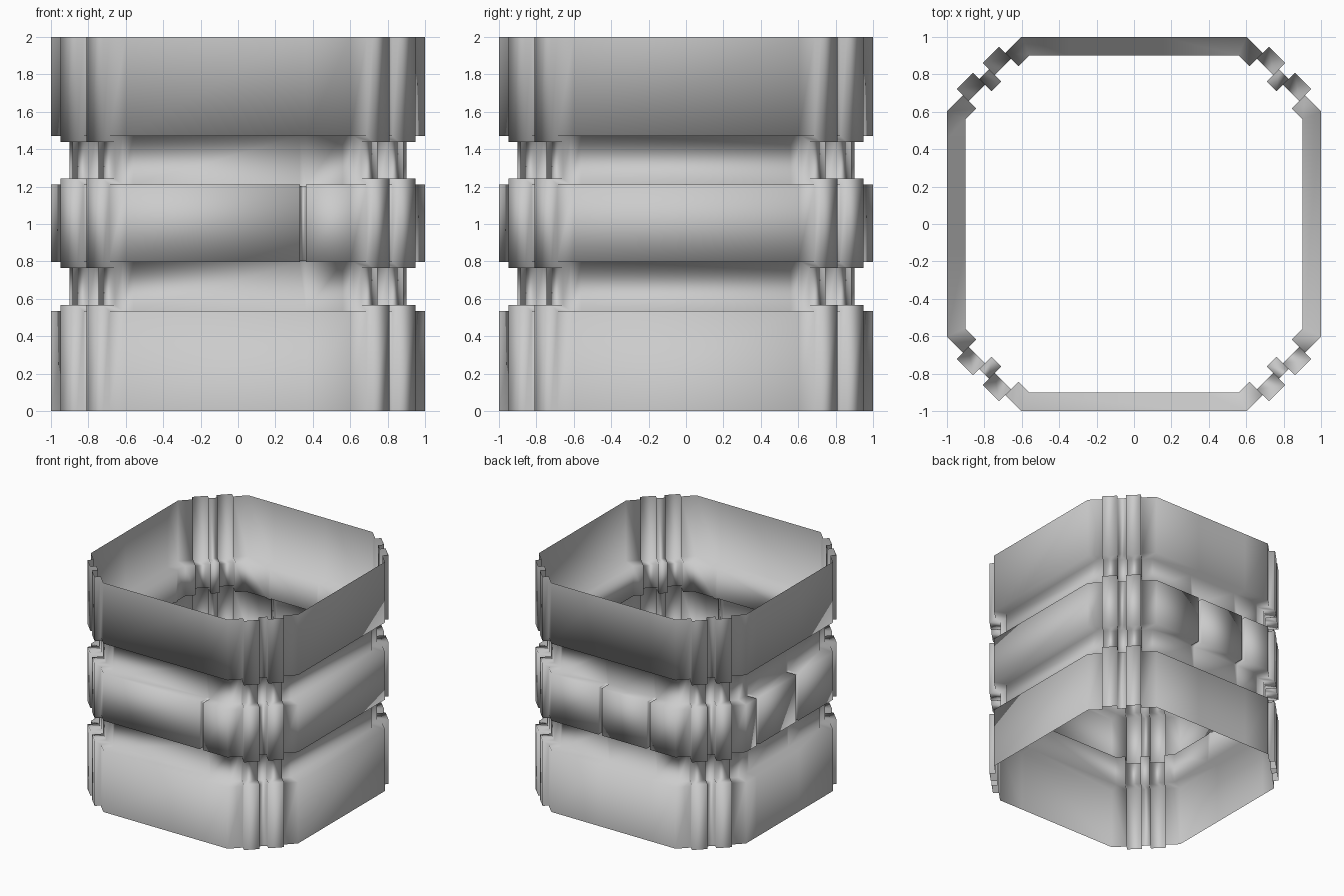
import bpy, bmesh
from mathutils import Vector, Matrix
from math import radians, sqrt

if "Cube" in bpy.data.objects:
    bpy.data.objects.remove(bpy.data.objects["Cube"])


def profile(band, groove, grow=0.0, mid=None, mid_grow=None):
    """Vertical section as (inset, z): three bands parted by two grooves."""
    mid = band if mid is None else mid
    mg = grow if mid_grow is None else mid_grow
    a, b, c, d = 0.535 + grow, 0.797 - mg, 1.21 + mg, 1.47 - grow
    return [(band, 0), (band, a), (groove, a), (groove, b), (mid, b),
            (mid, c), (groove, c), (groove, d), (band, d), (band, 2)]


WALL = profile(0, 0.1)
RIB = profile(-0.048, 0.042, 0.032)
SLOT = profile(0, 0.092)
SLIT = profile(0, 0.1, 0, 0.03, -0.008)

# panel seams on each side: front, right, back, left
SEAMS = [[0.33], [], [-0.145, 0.32], [-0.455, 0.09]]
SEAM_W = 0.034
MITER = sqrt(2) - 1
DIAG = Vector((1, -1, 0)).normalized()
ALONG = Vector((1, 1, 0)).normalized()

# columns around the wall: (base point, inset direction, section)
columns = []
for k in range(4):
    rot = Matrix.Rotation(radians(90 * k), 3, 'Z')
    side = [(Vector((-0.6, -1, 0)), Vector((MITER, 1, 0)), WALL)]
    for u in SEAMS[k]:
        for x, sec in ((u, WALL), (u, SLIT), (u + SEAM_W, SLIT), (u + SEAM_W, WALL)):
            side.append((Vector((x, -1, 0)), Vector((0, 1, 0)), sec))
    side.append((Vector((0.6, -1, 0)), Vector((-MITER, 1, 0)), WALL))
    # corner: two ribs with a slot between them
    for t, sec in ((-0.16, WALL), (-0.16, RIB), (-0.036, RIB), (-0.036, SLOT),
                   (0.036, SLOT), (0.036, RIB), (0.16, RIB), (0.16, WALL)):
        side.append((DIAG * (1.6 / sqrt(2)) + ALONG * t, -DIAG, sec))
    columns += [(rot @ p, rot @ v, s) for p, v, s in side]

# skin the columns into one open sheet
bm = bmesh.new()
grid = [[bm.verts.new(p + v * i + Vector((0, 0, z))) for i, z in s]
        for p, v, s in columns]
for c, col in enumerate(grid):
    nxt = grid[(c + 1) % len(grid)]
    for r in range(len(col) - 1):
        bm.faces.new((col[r], nxt[r], nxt[r + 1], col[r + 1]))
bmesh.ops.remove_doubles(bm, verts=bm.verts[:], dist=0.0005)
bmesh.ops.dissolve_degenerate(bm, edges=bm.edges[:], dist=0.0005)
for f in bm.faces:
    f.smooth = True

mesh = bpy.data.meshes.new("tower_wall")
bm.to_mesh(mesh)
bm.free()
bpy.context.collection.objects.link(bpy.data.objects.new("tower_wall", mesh))
